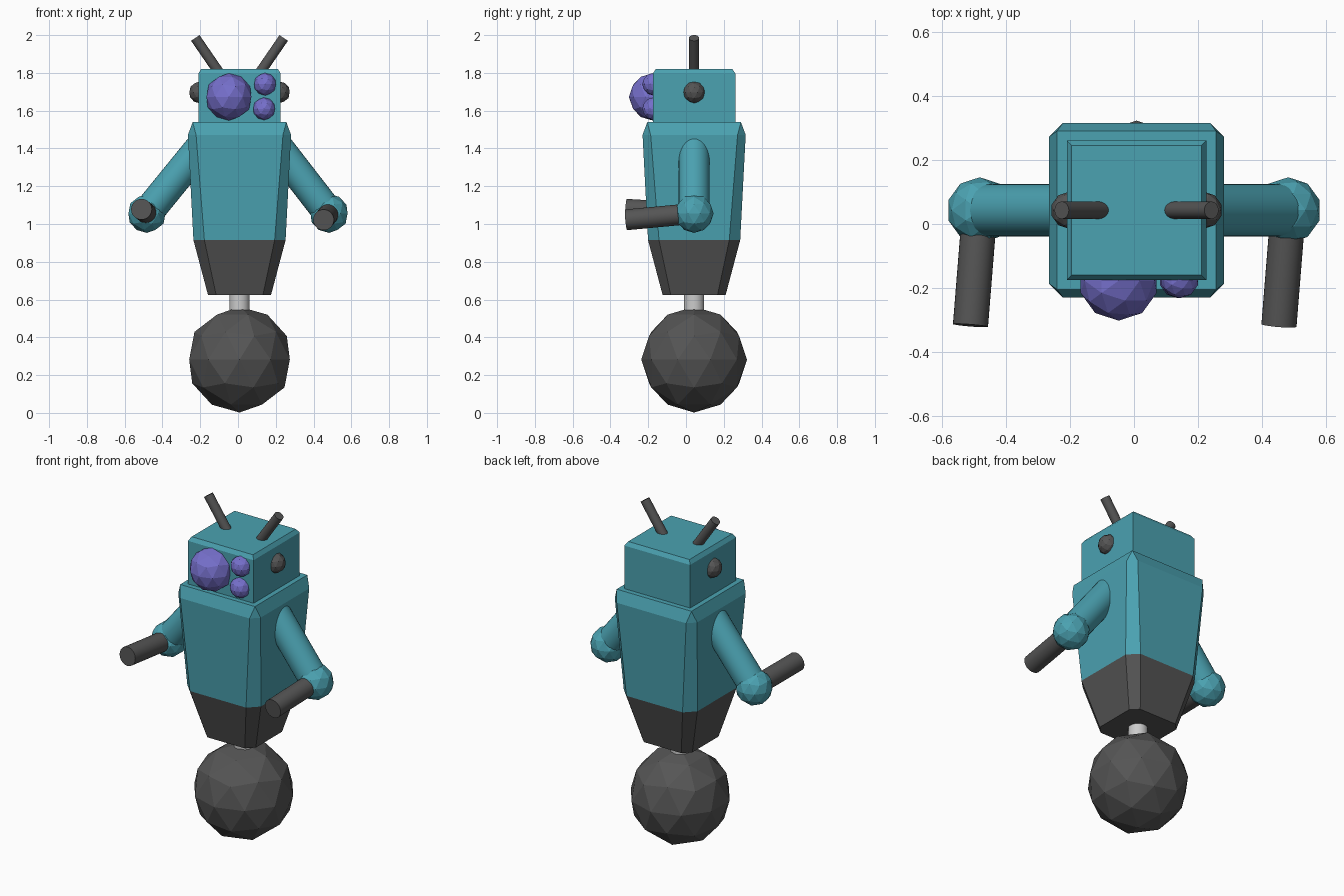
import bpy, bmesh
from mathutils import Vector

if "Cube" in bpy.data.objects:
    bpy.data.objects.remove(bpy.data.objects["Cube"])

CX, CY = 0.008, 0.043   # centre axis of the figure


def material(name, rgb):
    m = bpy.data.materials.new(name)
    m.diffuse_color = (*rgb, 1)
    m.use_nodes = True
    m.node_tree.nodes["Principled BSDF"].inputs["Base Color"].default_value = m.diffuse_color
    return m


TEAL = material("teal", (0.07, 0.36, 0.44))
DARK = material("dark_grey", (0.09, 0.09, 0.09))
PURPLE = material("purple", (0.18, 0.16, 0.60))


def paint(ob, name, mat):
    ob.name = name
    if mat:
        ob.data.materials.append(mat)
    return ob


def ball(name, pos, r, mat):
    bpy.ops.mesh.primitive_ico_sphere_add(subdivisions=2, radius=r, location=pos)
    return paint(bpy.context.object, name, mat)


def rod(name, a, b, r, mat):
    a, b = Vector(a), Vector(b)
    d = b - a
    bpy.ops.mesh.primitive_cylinder_add(vertices=32, radius=r, depth=d.length, location=(a + b) / 2)
    ob = bpy.context.object
    ob.rotation_euler = d.to_track_quat('Z', 'Y').to_euler()
    bpy.ops.object.shade_smooth_by_angle()
    return paint(ob, name, mat)


def octagon(h, c):
    return [(h, -c), (h, c), (c, h), (-c, h), (-h, c), (-h, -c), (-c, -h), (c, -h)]


def loft(name, rings, mat):
    """Stack of chamfered squares: (z, half width, half flat length)."""
    bm = bmesh.new()
    loops = [[bm.verts.new((CX + x, CY + y, z)) for x, y in octagon(h, c)] for z, h, c in rings]
    for lo, hi in zip(loops, loops[1:]):
        for i in range(8):
            j = (i + 1) % 8
            bm.faces.new((lo[i], lo[j], hi[j], hi[i]))
    bm.faces.new(loops[0][::-1])
    bm.faces.new(loops[-1])
    # rings with c == h collapse to plain squares
    bmesh.ops.remove_doubles(bm, verts=bm.verts, dist=1e-5)
    bmesh.ops.recalc_face_normals(bm, faces=bm.faces)
    me = bpy.data.meshes.new(name)
    bm.to_mesh(me)
    bm.free()
    ob = bpy.data.objects.new(name, me)
    bpy.context.collection.objects.link(ob)
    return paint(ob, name, mat)


# Rolling ball and axle
ball("wheel_ball", (CX, CY, 0.282), 0.28, DARK)
rod("axle", (CX, CY, 0.45), (CX, CY, 0.66), 0.053, None)

# Body and head
loft("lower_body", [(0.625, 0.167, 0.124), (0.915, 0.244, 0.186)], DARK)
loft("upper_body", [(0.915, 0.244, 0.186), (1.472, 0.273, 0.23), (1.539, 0.248, 0.248)], TEAL)
loft("head", [(1.52, 0.218, 0.218), (1.797, 0.218, 0.218), (1.82, 0.203, 0.203)], TEAL)

# Eyes
ball("large_eye", (-0.048, -0.177, 1.673), 0.125, PURPLE)
ball("small_eye_top", (0.143, -0.172, 1.74), 0.06, PURPLE)
ball("small_eye_bottom", (0.138, -0.172, 1.61), 0.06, PURPLE)

# Ears, antennae and arms on both sides; each hand end sits slightly differently
for side, s, hand in (("left", -1, (-0.511, -0.317, 1.078)), ("right", 1, (0.453, -0.317, 1.022))):
    ball(side + "_ear", (CX + s * 0.21, CY, 1.697), 0.058, DARK)
    rod(side + "_antenna", (CX + s * 0.10, CY, 1.79), (CX + s * 0.234, CY, 1.985), 0.027, DARK)
    elbow = (s * 0.482, CY, 1.056)
    rod(side + "_upper_arm", (CX + s * 0.165, CY, 1.455), elbow, 0.082, TEAL)
    ball(side + "_elbow", elbow, 0.103, TEAL)
    rod(side + "_forearm", elbow, hand, 0.055, DARK)
